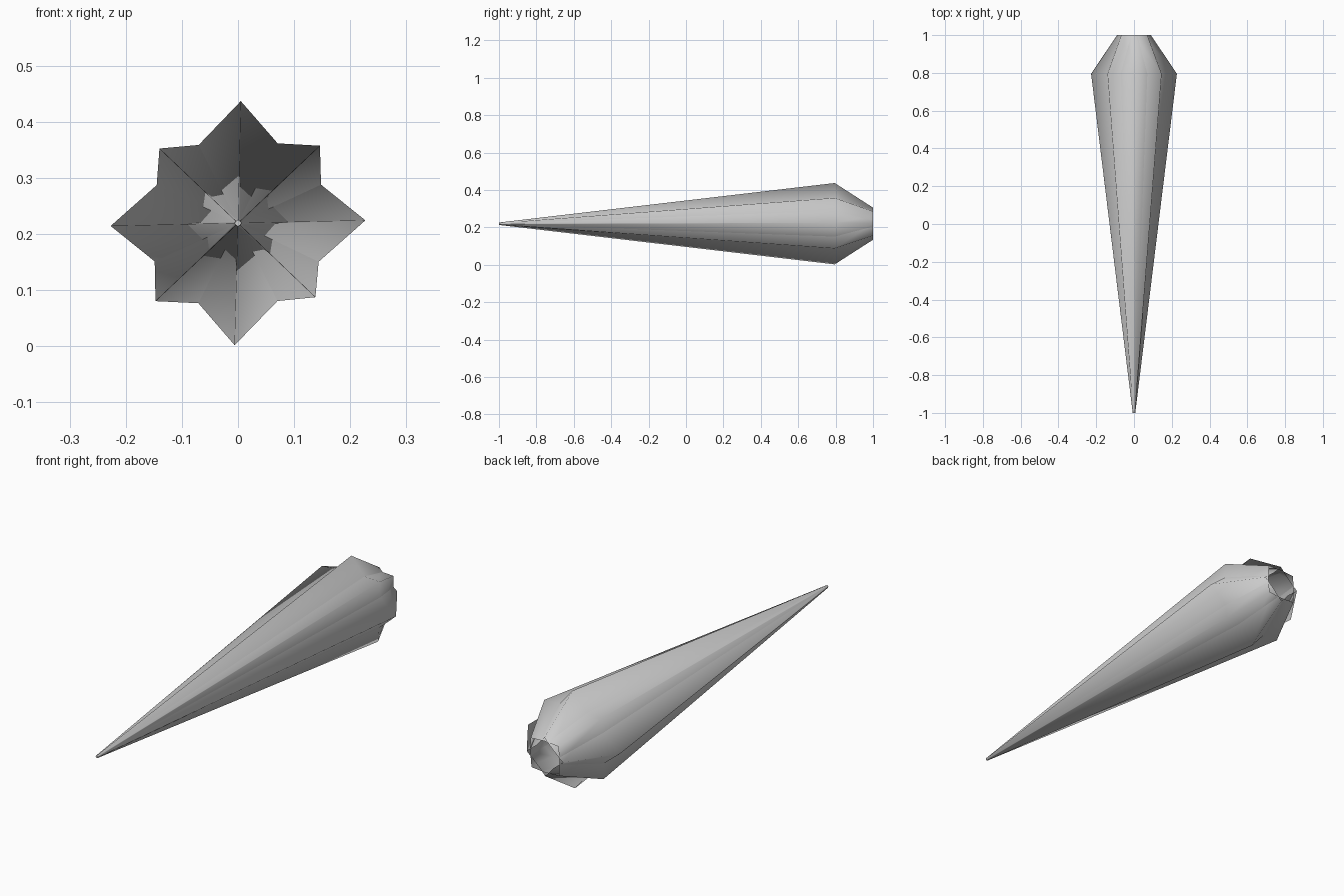
import bpy, bmesh
from mathutils import Vector

if "Cube" in bpy.data.objects:
    bpy.data.objects.remove(bpy.data.objects["Cube"])

grey = bpy.data.materials.new("plain grey")
grey.diffuse_color = (0.6, 0.6, 0.6, 1)
grey.use_nodes = True
grey.node_tree.nodes["Principled BSDF"].inputs["Base Color"].default_value = grey.diffuse_color

CENTRE_Z = 0.2195
# cross-sections (x, z) at the widest ring: corner, mid-side, corner ...
UPRIGHT = [(.227, .005), (.104, .104), (.005, .2175), (-.104, .104),
           (-.227, -.005), (-.104, -.104), (-.006, -.2175), (.104, -.104)]
DIAGONAL = [(.146, .138), (.003, .146), (-.140, .133), (-.150, 0),
            (-.147, -.139), (-.003, -.146), (.138, -.132), (.150, 0)]


def spike(name, section, rim):
    """Long tapering tube, widest near the back, open at the back end."""
    bm = bmesh.new()
    rings = []
    for y, scale in ((-1, .03), (.795, 1), (1, rim)):
        rings.append([bm.verts.new((x * scale, y, CENTRE_Z + z * scale))
                      for x, z in section])
    n = len(section)
    for a, b in zip(rings, rings[1:]):
        for i in range(n):
            j = (i + 1) % n
            bm.faces.new((a[i], a[j], b[j], b[i]))
    # small blunt point, kept sharp against the sides
    cap = bm.faces.new(rings[0])
    for e in cap.edges:
        e.smooth = False
    bmesh.ops.recalc_face_normals(bm, faces=bm.faces)
    # the normals must face outwards from the axis
    side = bm.faces[:][0]
    if side.normal.dot(side.calc_center_median() - Vector((0, 0, CENTRE_Z))) < 0:
        bmesh.ops.reverse_faces(bm, faces=bm.faces)
    for f in bm.faces:
        f.smooth = True
    mesh = bpy.data.meshes.new(name)
    bm.to_mesh(mesh)
    bm.free()
    mesh.materials.append(grey)
    obj = bpy.data.objects.new(name, mesh)
    bpy.context.collection.objects.link(obj)
    return obj


# two crossed four-cornered spikes make the eight-pointed star section
spike("upright_spike", UPRIGHT, .395)
spike("diagonal_spike", DIAGONAL, .48)
